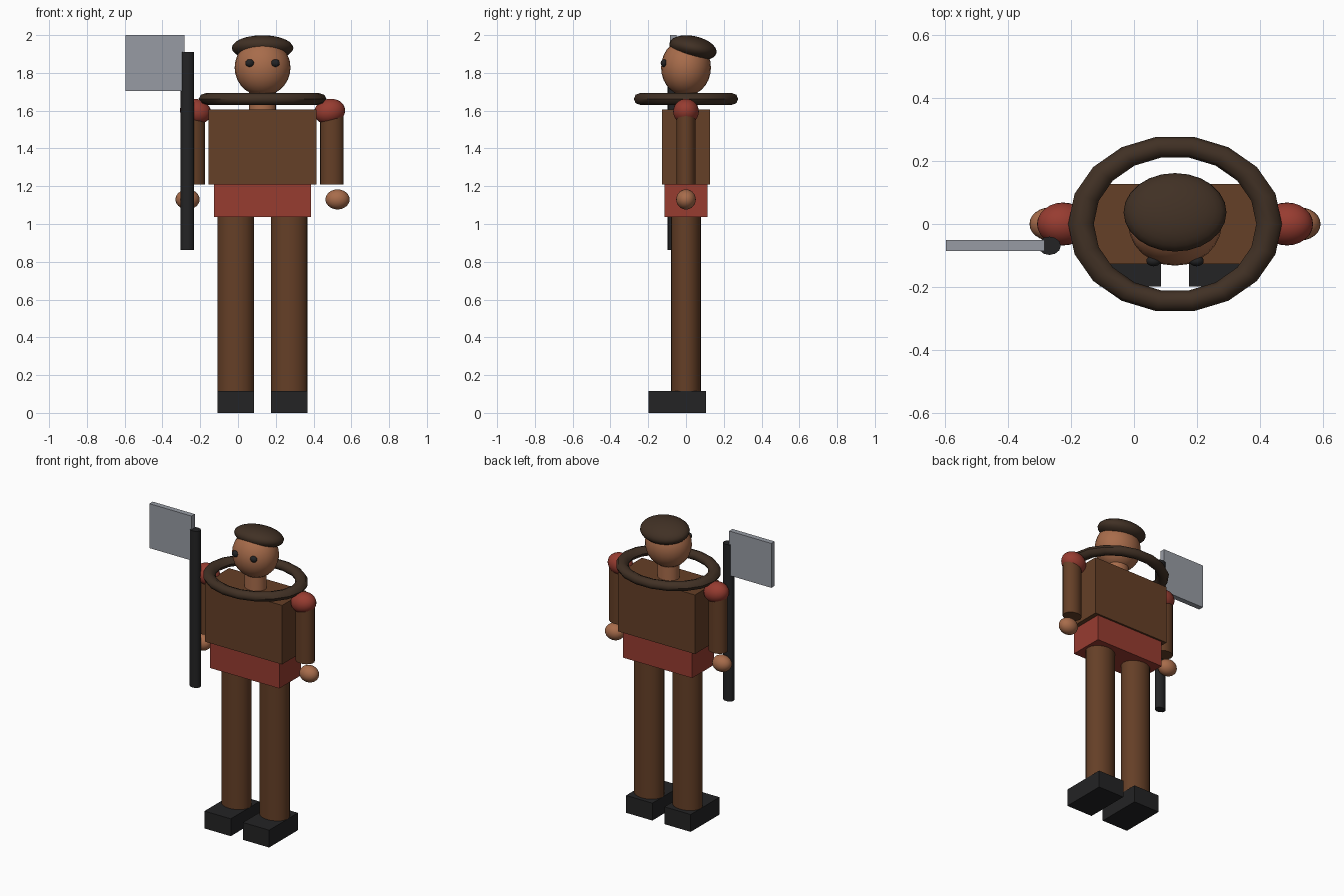
import bpy, bmesh, math
from mathutils import Matrix

if "Cube" in bpy.data.objects:
    bpy.data.objects.remove(bpy.data.objects["Cube"], do_unlink=True)

CX = 0.13  # body centre line; the axe widens the other side


def material(name, rgb):
    m = bpy.data.materials.new(name)
    m.use_nodes = True
    m.diffuse_color = (*rgb, 1)
    m.node_tree.nodes["Principled BSDF"].inputs["Base Color"].default_value = (*rgb, 1)
    return m


BROWN = material("brown cloth", (0.13, 0.05, 0.02))
RED = material("red cloth", (0.31, 0.045, 0.03))
SKIN = material("skin", (0.39, 0.15, 0.07))
HAIR = material("dark brown", (0.052, 0.03, 0.018))
BLACK = material("black", (0.017, 0.017, 0.018))
STEEL = material("steel", (0.31, 0.33, 0.37))


def finish(name, mat, smooth):
    o = bpy.context.object
    o.name = name
    o.data.name = name
    o.data.materials.append(mat)
    bpy.ops.object.transform_apply(location=False, rotation=False, scale=True)
    if smooth:
        bpy.ops.object.shade_smooth_by_angle(angle=math.radians(50))
    return o


def box(name, mat, low, high):
    bpy.ops.mesh.primitive_cube_add(size=1, location=[(a + b) / 2 for a, b in zip(low, high)])
    bpy.context.object.scale = [b - a for a, b in zip(low, high)]
    return finish(name, mat, False)


def tube(name, mat, x, y, z0, z1, rx, ry, sides=20):
    bpy.ops.mesh.primitive_cylinder_add(vertices=sides, radius=1, depth=1, location=(x, y, (z0 + z1) / 2))
    bpy.context.object.scale = (rx, ry, z1 - z0)
    return finish(name, mat, True)


def ball(name, mat, centre, radii, rot=(0, 0, 0)):
    bpy.ops.mesh.primitive_uv_sphere_add(segments=24, ring_count=14, radius=1, location=centre, rotation=rot)
    bpy.context.object.scale = radii
    return finish(name, mat, True)


# Trunk
box("torso", BROWN, (CX - 0.285, -0.127, 1.21), (CX + 0.285, 0.127, 1.605))
box("hips", RED, (CX - 0.256, -0.115, 1.037), (CX + 0.256, 0.115, 1.21))
tube("neck", SKIN, CX, 0, 1.6, 1.74, 0.071, 0.06)

# Head
ball("head", SKIN, (CX, 0, 1.828), (0.148, 0.132, 0.15))
ball("hair", HAIR, (CX, 0.037, 1.932), (0.163, 0.127, 0.063), (-math.radians(12), 0, 0))

# Wide collar ring
bpy.ops.mesh.primitive_torus_add(major_segments=18, minor_segments=8, major_radius=0.298,
                                 minor_radius=0.0405, location=(CX, 0, 1.662))
bpy.context.object.scale = (1, 0.829, 0.77)
finish("collar_ring", HAIR, True)

# Paired parts
for side, s in (("left", 1), ("right", -1)):
    leg = CX + s * 0.142
    tube(side + "_leg", BROWN, leg, 0, 0.11, 1.04, 0.097, 0.08)
    box(side + "_shoe", BLACK, (leg - 0.097, -0.198, 0), (leg + 0.097, 0.106, 0.116))
    tube(side + "_arm", BROWN, CX + s * 0.367, 0, 1.21, 1.6, 0.062, 0.051)
    ball(side + "_shoulder", RED, (CX + s * 0.355, 0, 1.595), (0.083, 0.068, 0.067),
         (0, -s * math.radians(12), 0))
    ball(side + "_hand", SKIN, (CX + s * 0.397, 0, 1.13), (0.064, 0.052, 0.053))
    ball(side + "_eye", BLACK, (CX + s * 0.068, -0.117, 1.852), (0.023, 0.017, 0.02))

# Axe held on the right
tube("axe_shaft", BLACK, -0.268, -0.069, 0.862, 1.91, 0.036, 0.029, 12)
box("axe_blade", STEEL, (-0.596, -0.086, 1.703), (-0.284, -0.051, 2.0))
